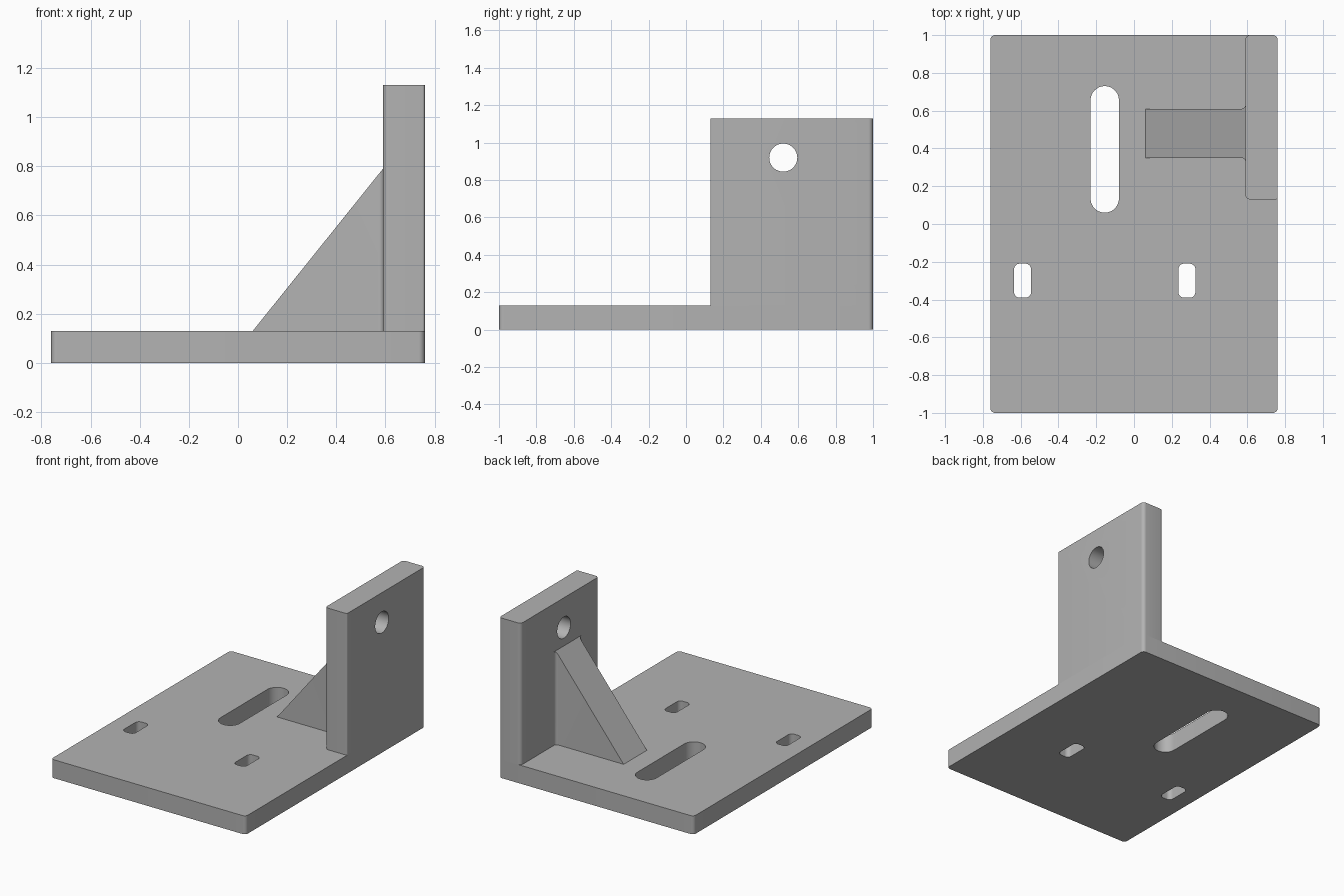
import bpy
import bmesh
from math import cos, sin, pi, radians
from mathutils import Matrix, Vector

if "Cube" in bpy.data.objects:
    bpy.data.objects.remove(bpy.data.objects["Cube"])

# Main dimensions
HALF_X, HALF_Y = 0.76, 1.0
PLATE_TOP, WALL_TOP = 0.13, 1.13
WALL_X, WALL_Y = 0.59, 0.13
ROUND = 0.025

grey = bpy.data.materials.new("plain grey")
grey.use_nodes = True
colour = (0.45, 0.45, 0.45, 1)
grey.diffuse_color = colour
grey.node_tree.nodes["Principled BSDF"].inputs["Base Color"].default_value = colour


def arc(cx, cy, radius, start, end, steps=8):
    """Points along an arc, angles in degrees."""
    angles = [radians(start + (end - start) * i / steps) for i in range(steps + 1)]
    return [(cx + radius * cos(a), cy + radius * sin(a)) for a in angles]


def rounded_rect(x0, x1, y0, y1, radii, steps=8):
    """Outline with corner radii: back right, back left, front left, front right."""
    corners = [(x1, y1, -1, -1), (x0, y1, 1, -1), (x0, y0, 1, 1), (x1, y0, -1, 1)]
    points = []
    for i, ((x, y, sx, sy), r) in enumerate(zip(corners, radii)):
        points += arc(x + sx * r, y + sy * r, r, 90 * i, 90 * i + 90, steps)
    return points


def prism(name, outline, z0, z1, slope=None):
    """Extrude an outline upwards, optionally trimmed by a sloping plane."""
    bm = bmesh.new()
    face = bm.faces.new([bm.verts.new((x, y, z0)) for x, y in outline])
    top = bmesh.ops.extrude_face_region(bm, geom=[face])["geom"]
    bmesh.ops.translate(bm, vec=(0, 0, z1 - z0),
                        verts=[v for v in top if isinstance(v, bmesh.types.BMVert)])
    bmesh.ops.remove_doubles(bm, verts=bm.verts, dist=1e-5)
    if slope:
        point, normal = slope
        bmesh.ops.bisect_plane(bm, geom=bm.verts[:] + bm.edges[:] + bm.faces[:],
                               plane_co=point, plane_no=normal, clear_outer=True)
        bmesh.ops.holes_fill(bm, edges=[e for e in bm.edges if e.is_boundary])
    bmesh.ops.recalc_face_normals(bm, faces=bm.faces)
    mesh = bpy.data.meshes.new(name)
    bm.to_mesh(mesh)
    bm.free()
    mesh.materials.append(grey)
    obj = bpy.data.objects.new(name, mesh)
    bpy.context.collection.objects.link(obj)
    return obj


def activate(obj):
    bpy.ops.object.select_all(action='DESELECT')
    obj.select_set(True)
    bpy.context.view_layer.objects.active = obj


def cut(obj, cutter):
    """Subtract the cutter from the part and discard it."""
    activate(obj)
    mod = obj.modifiers.new("cut", 'BOOLEAN')
    mod.operation, mod.solver, mod.object = 'DIFFERENCE', 'EXACT', cutter
    bpy.ops.object.modifier_apply(modifier=mod.name)
    bpy.data.objects.remove(cutter)


# Base plate with one long slot and two short slots
plate = prism("base_plate",
              rounded_rect(-HALF_X, HALF_X, -HALF_Y, HALF_Y, [ROUND] * 4), 0, PLATE_TOP)
slots = [(-0.155, 0.395, 0.075, 0.335, 0.0749),
         (-0.59, -0.30, 0.045, 0.09, 0.03),
         (0.28, -0.30, 0.045, 0.09, 0.03)]
for x, y, half_w, half_l, r in slots:
    outline = rounded_rect(x - half_w, x + half_w, y - half_l, y + half_l, [r] * 4, 12)
    cut(plate, prism("slot_cutter", outline, -0.1, PLATE_TOP + 0.1))

# Upright wall with a round cross hole
wall = prism("upright_wall",
             rounded_rect(WALL_X, HALF_X, WALL_Y, HALF_Y, [ROUND, ROUND, ROUND, 0.01]),
             PLATE_TOP, WALL_TOP)
drill = prism("hole_cutter", arc(0, 0, 0.075, 0, 352.5, 47), -0.3, 0.3)
drill.data.transform(Matrix.Translation((0.675, 0.52, 0.92)) @ Matrix.Rotation(pi / 2, 4, 'Y'))
cut(wall, drill)

# Sloping gusset, filleted where it meets the wall
toe, y0, y1, r = 0.06, 0.35, 0.61, 0.02
outline = [(toe, y1), (toe, y0)]
outline += arc(WALL_X - r, y0 - r, r, 90, 0)
outline += arc(WALL_X - r, y1 + r, r, 0, -90)
rise = 0.66
gusset = prism("gusset", outline, PLATE_TOP, PLATE_TOP + rise + 0.05,
               (Vector((toe, 0, PLATE_TOP)), Vector((-rise, 0, WALL_X - toe)).normalized()))

# Smooth only the rounded corners and holes
for part in (plate, wall, gusset):
    activate(part)
    bpy.ops.object.shade_smooth_by_angle(angle=radians(30))
